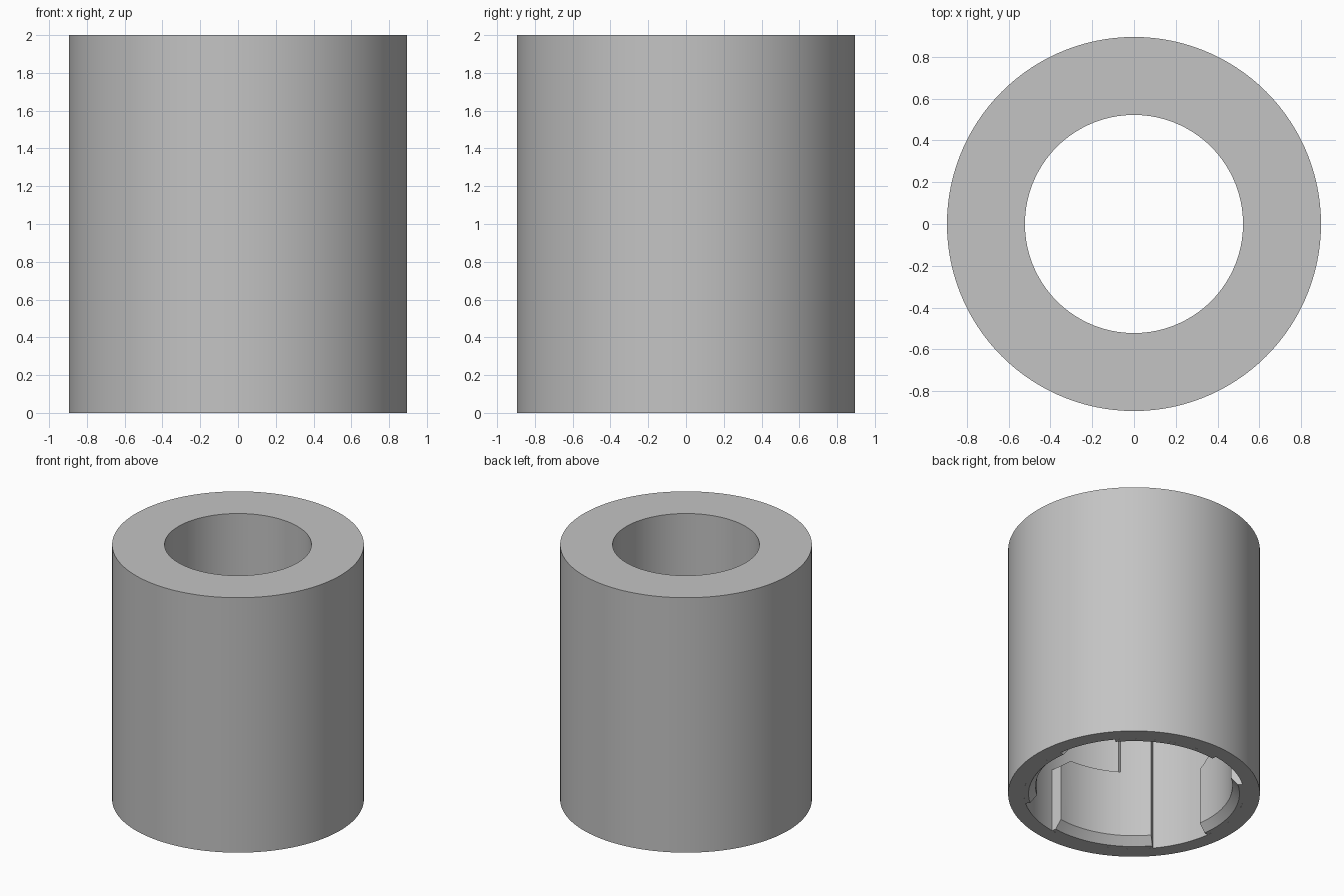
import bpy, bmesh, math

if "Cube" in bpy.data.objects:
    bpy.data.objects.remove(bpy.data.objects["Cube"])

SEG = 120
R_OUT, R_BORE, R_SOCKET, R_LUG = 0.895, 0.522, 0.783, 0.70
Z_SOCKET, Z_TOP = 1.0, 2.0

grey = bpy.data.materials.new("plain grey")
grey.diffuse_color = (0.55, 0.55, 0.55, 1)
grey.use_nodes = True
grey.node_tree.nodes["Principled BSDF"].inputs["Base Color"].default_value = grey.diffuse_color


def polar(r, deg, z):
    a = math.radians(deg)
    return (r * math.cos(a), r * math.sin(a), z)


def loft(name, rings, closed):
    """Skin a list of equal-length closed cross-sections."""
    bm = bmesh.new()
    vs = [[bm.verts.new(p) for p in ring] for ring in rings]
    n = len(vs[0])
    pairs = list(zip(vs, vs[1:])) + ([(vs[-1], vs[0])] if closed else [])
    for a, b in pairs:
        for i in range(n):
            j = (i + 1) % n
            bm.faces.new((a[i], a[j], b[j], b[i]))
    if not closed:
        bm.faces.new(vs[0])
        bm.faces.new(vs[-1])
    bmesh.ops.remove_doubles(bm, verts=bm.verts, dist=1e-5)
    bmesh.ops.recalc_face_normals(bm, faces=bm.faces)
    me = bpy.data.meshes.new(name)
    bm.to_mesh(me)
    bm.free()
    me.materials.append(grey)
    ob = bpy.data.objects.new(name, me)
    bpy.context.collection.objects.link(ob)
    bpy.context.view_layer.objects.active = ob
    ob.select_set(True)
    bpy.ops.object.shade_smooth_by_angle(angle=math.radians(25))
    ob.select_set(False)
    return ob


# Sleeve: thick tube with a wider socket in its lower half
profile = [(R_OUT, 0), (R_OUT, Z_TOP), (R_BORE, Z_TOP), (R_BORE, Z_SOCKET),
           (R_SOCKET, Z_SOCKET), (R_SOCKET, 0)]
loft("sleeve", [[polar(r, 360 * k / SEG, z) for r, z in profile]
                for k in range(SEG)], True)


# Bayonet lugs: bevelled entry corner, low track, then a full-height stop
def lug_section(deg, top):
    return [polar(r, deg, z) for r, z in
            [(0.75, 0), (R_LUG, 0.06), (R_LUG, top),
             (R_SOCKET, top), (R_SOCKET, 0)]]


columns = [(8, 0.50), (4, 0.54), (0, 0.58)]
columns += [(-4 * k, 0.58) for k in range(1, 9)]
columns += [(-32 - 3 * k, Z_SOCKET) for k in range(7)]
for q in range(4):
    loft(f"bayonet_lug_{q + 1}",
         [lug_section(d + 90 * q, top) for d, top in columns], False)
